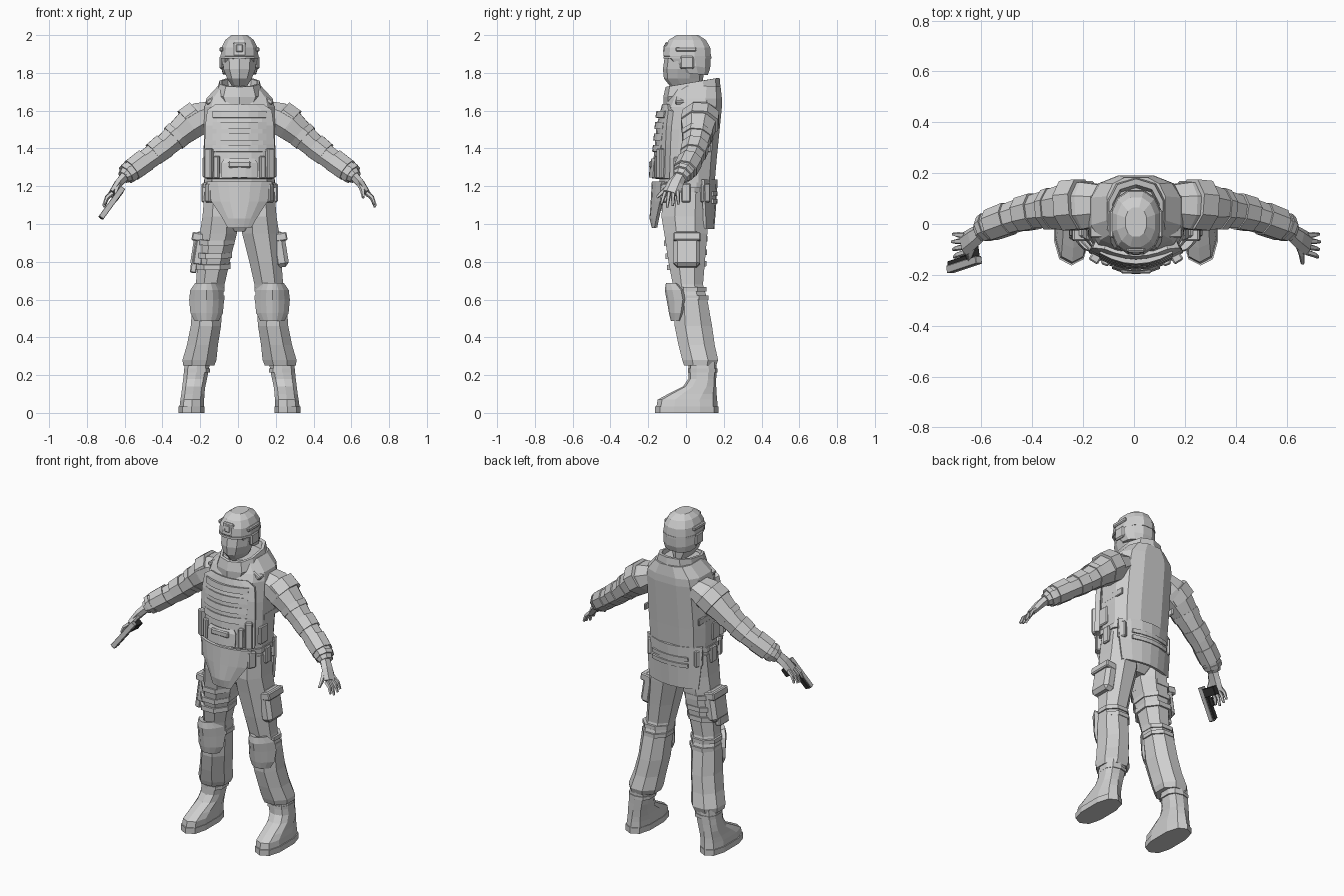
import bpy, bmesh, math
from mathutils import Vector, Matrix

def material(name, v):
    m = bpy.data.materials.new(name)
    m.diffuse_color = (v, v, v, 1)
    return m

GREY = material("uniform grey", 0.62)
DARK = material("dark metal", 0.03)
STEEL = material("slide grey", 0.5)
OX = 0.008  # the body sits slightly off centre because of the pistol

def finish(name, bm, mat=GREY, mirror=False, thick=0):
    bmesh.ops.recalc_face_normals(bm, faces=bm.faces)
    me = bpy.data.meshes.new(name)
    bm.to_mesh(me)
    bm.free()
    me.materials.append(mat)
    ob = bpy.data.objects.new(name, me)
    ob.location.x = OX
    bpy.context.collection.objects.link(ob)
    if thick:
        mod = ob.modifiers.new("thickness", 'SOLIDIFY')
        mod.thickness, mod.offset = thick, 0
    if mirror:
        ob.modifiers.new("mirror", 'MIRROR')
    return ob

def add_loft(bm, rings):
    vs = [[bm.verts.new(p) for p in r] for r in rings]
    n = len(vs[0])
    for a, b in zip(vs, vs[1:]):
        for i in range(n):
            j = (i + 1) % n
            bm.faces.new((a[i], a[j], b[j], b[i]))
    bm.faces.new(vs[0])
    bm.faces.new(vs[-1])

def loft(name, rings, mirror=False):
    bm = bmesh.new()
    add_loft(bm, rings)
    return finish(name, bm, GREY, mirror)

def hring(z, cx, rx, yf, yb, n=10, p=1.0, tilt=0):
    """Horizontal rounded ring between yf and yb."""
    ang = [(i + 0.5) * 2 * math.pi / n for i in range(n)]
    sp = lambda v: math.copysign(abs(v) ** p, v)
    xs, ys = [sp(math.cos(a)) for a in ang], [sp(math.sin(a)) for a in ang]
    mx, my = max(xs), max(ys)
    ry = (yb - yf) / 2
    return [Vector((cx + rx * x / mx, (yf + yb) / 2 + ry * y / my, z + tilt * ry * y / my))
            for x, y in zip(xs, ys)]

def tube_rings(path, n=8):
    """Rings across a path of (x, y, z, radius, y radius)."""
    pts = [Vector(p[:3]) for p in path]
    out = []
    for i, p in enumerate(path):
        t = (pts[min(i + 1, len(pts) - 1)] - pts[max(i - 1, 0)]).normalized()
        a = t.cross(Vector((0, 1, 0))).normalized()
        b = t.cross(a)
        out.append([pts[i] + a * p[3] * math.cos(w) + b * p[4] * math.sin(w)
                    for w in [(k + 0.5) * 2 * math.pi / n for k in range(n)]])
    return out

def plate(name, rows, thick=0.02, cx=0, n=6, mirror=False):
    """Curved panel from rows of (z, half width, y at middle, y at edge)."""
    bm = bmesh.new()
    g = [[bm.verts.new((cx + w * u, yc + (ye - yc) * u * u, z))
          for u in [2 * i / n - 1 for i in range(n + 1)]] for z, w, yc, ye in rows]
    for a, b in zip(g, g[1:]):
        for i in range(n):
            bm.faces.new((a[i], a[i + 1], b[i + 1], b[i]))
    return finish(name, bm, GREY, mirror, thick)

def box(name, c, size, rot=None, mat=GREY, mirror=False, bevel=0.006):
    bm = bmesh.new()
    bmesh.ops.create_cube(bm, size=1, matrix=Matrix.Diagonal((*size, 1)))
    if bevel:
        bmesh.ops.bevel(bm, geom=bm.edges[:], offset=bevel, segments=1, affect='EDGES')
    m = Matrix.Translation(c) @ (rot.to_4x4() if rot else Matrix.Identity(4))
    bmesh.ops.transform(bm, matrix=m, verts=bm.verts)
    return finish(name, bm, mat, mirror)

RZ = lambda d: Matrix.Rotation(math.radians(d), 3, 'Z')
RX = lambda d: Matrix.Rotation(math.radians(d), 3, 'X')
RY = lambda d: Matrix.Rotation(math.radians(d), 3, 'Y')

# Head: masked face, helmet and helmet fittings
loft("masked_face", [hring(z, 0, r, f, b, 10) for z, r, f, b in [
    (1.66, .065, -.05, .10), (1.73, .04, -.085, .09), (1.77, .065, -.117, .09),
    (1.82, .085, -.122, .10), (1.89, .09, -.112, .10)]])
loft("helmet", [hring(z, 0, r, f, b, 12, .9, t) for z, r, f, b, t in [
    (1.795, .088, -.03, .115, -.1), (1.84, .1, -.085, .128, -.15), (1.89, .1, -.118, .132, 0),
    (1.935, .095, -.114, .128, 0), (1.975, .075, -.09, .105, 0), (2.0, .042, -.05, .065, 0)]])
loft("helmet_band", [hring(z, 0, .102, -.12, .134, 12, .9) for z in (1.875, 1.888)])
box("helmet_front_mount", (0, -.106, 1.925), (.07, .02, .075), RX(-8))
box("helmet_front_clip", (0, -.112, 1.93), (.035, .015, .04), RX(-8), bevel=.004)
box("helmet_side_rail", (.096, .0, 1.925), (.02, .11, .025), mirror=True)
box("ear_cover", (.097, .005, 1.855), (.02, .075, .07), mirror=True, bevel=.008)

# Torso, collar and shoulder straps
loft("torso", [hring(z, 0, r, f, b, 12, .72) for z, r, f, b in [
    (1.22, .185, -.13, .152), (1.35, .19, -.14, .163), (1.5, .188, -.13, .178),
    (1.62, .185, -.11, .19), (1.665, .175, -.09, .19), (1.73, .115, -.06, .183)]])
loft("collar", [hring(z, 0, r, f, b, 10, .8, t) for z, r, f, b, t in [
    (1.60, .085, -.12, .18, 0), (1.68, .125, -.12, .186, .05), (1.75, .106, -.108, .178, .17),
    (1.75, .092, -.093, .155, .17), (1.68, .08, -.075, .13, .1)]])
box("shoulder_strap", (.15, .03, 1.655), (.06, .17, .025), RY(32), mirror=True)

# Front vest with webbing rows and pouches
plate("vest_front", [(1.24, .178, -.166, -.10), (1.42, .178, -.15, -.095),
                     (1.52, .175, -.141, -.09), (1.60, .165, -.12, -.08),
                     (1.63, .12, -.112, -.085)], .03)
for i, z in enumerate((1.58, 1.52, 1.46, 1.40)):
    y = -.182 + (z - 1.24) * .1
    plate(f"webbing_row_{i + 1}", [(z - .018, .14, y - .005, y + .036),
                                   (z + .018, .14, y, y + .042)], .018)
plate("vest_lower_pouch", [(1.245, .09, -.182, -.162), (1.32, .09, -.176, -.156),
                           (1.34, .075, -.168, -.152)], .03)
box("vest_pouch_flap", (0, -.186, 1.315), (.12, .018, .035))
box("vest_outer_pouch", (.158, -.13, 1.32), (.042, .045, .16), RZ(32), mirror=True)
box("vest_inner_pouch", (.118, -.146, 1.30), (.032, .035, .12), RZ(22), mirror=True)
box("vest_side_pouch", (.18, -.03, 1.30), (.03, .07, .11), mirror=True)
box("vest_side_strap", (.184, .05, 1.40), (.012, .16, .04), mirror=True, bevel=.004)

# Hips, belt, groin guard and rear coat tail
loft("hips", [hring(z, 0, r, f, b, 12, .8) for z, r, f, b in [
    (.96, .06, -.07, .07), (1.03, .15, -.12, .115), (1.12, .18, -.14, .13), (1.24, .183, -.14, .14)]])
loft("belt", [hring(z, 0, .19, -.155, .153, 12, .75) for z in (1.19, 1.22)])
plate("groin_guard", [(1.225, .17, -.172, -.12), (1.12, .145, -.178, -.13),
                      (1.03, .085, -.184, -.15), (.98, .058, -.172, -.16)], .018)
plate("coat_tail", [(.975, .165, .142, .10), (1.1, .178, .152, .095), (1.235, .185, .16, .09)], .016)
for i, z in enumerate((1.12, 1.16)):
    plate(f"tail_strap_{i + 1}", [(z - .012, .12, .159, .138), (z + .012, .12, .161, .14)], .014)
for i, y in enumerate((-.11, 0, .1)):
    box(f"hip_pouch_{i + 1}", (.185 - abs(y) * .25, y, 1.165), (.035, .05, .1), RZ(y * 250), mirror=True)

# Legs: trousers, knee pads, straps and thigh pouches
loft("trousers", [hring(z, c, r, f, b, 8, .95) for z, c, r, f, b in [
    (1.17, .10, .085, -.12, .12), (1.04, .104, .092, -.13, .118), (.95, .112, .098, -.115, .113),
    (.80, .137, .085, -.093, .10), (.68, .155, .076, -.07, .09), (.60, .168, .08, -.06, .113),
    (.46, .178, .08, -.06, .138), (.36, .196, .082, -.04, .152), (.28, .212, .09, -.02, .17),
    (.25, .216, .082, -.01, .16)]], True)
plate("knee_pad", [(.49, .055, -.068, -.03), (.53, .076, -.078, -.02), (.60, .082, -.09, -.01),
                   (.65, .076, -.1, -.02), (.685, .05, -.094, -.05)], .025, .174, 6, True)
for i, z in enumerate((.655, .61)):
    loft(f"knee_strap_{i + 1}", [hring(z + d, .163, .083, -.06, .108 + i * .01, 8, .95)
                                 for d in (-.012, .012)], True)
box("thigh_pouch", (.212, .005, .865), (.075, .14, .19), RY(-9), mirror=True, bevel=.02)
box("thigh_pouch_flap", (.211, .005, .93), (.082, .143, .045), RY(-9), mirror=True)
for i, z in enumerate((.91, .84, .78)):
    loft(f"holster_strap_{i + 1}", [hring(z + d, -(.119 + (.95 - z) * .16), .098, -.117 + (.91 - z) * .13,
                                          .114 - (.91 - z) * .05, 8, .95, .1) for d in (-.014, .014)])
box("holster", (-.233, -.015, .835), (.035, .09, .19), RY(8))

# Boots: foot, sole and shaft
loft("boot", [hring(z, c, r, f, b, 10, .75) for z, c, r, f, b in [
    (.03, .253, .065, -.157, .168), (.07, .25, .063, -.15, .165), (.10, .247, .061, -.095, .162),
    (.14, .242, .061, -.015, .16), (.18, .235, .063, .012, .16), (.27, .222, .067, .015, .163)]], True)
loft("boot_sole", [hring(z, .254, .069, -.163, .173, 10, .75) for z in (0, .035)], True)
loft("boot_top_band", [hring(z, .226, .069, .01, .167, 10, .75) for z in (.215, .235)], True)

# Arms: sleeves with stepped armour segments
loft("sleeves", tube_rings([
    (.13, .075, 1.60, .06, .085), (.20, .072, 1.565, .09, .1), (.265, .066, 1.525, .09, .10),
    (.33, .06, 1.47, .075, .082), (.40, .048, 1.408, .066, .07), (.46, .034, 1.362, .062, .066),
    (.53, .012, 1.312, .06, .062), (.585, -.012, 1.272, .054, .056), (.615, -.03, 1.247, .036, .042)]), True)
for nm, path in (
    ("shoulder_armour", [(.215, .078, 1.572, .094, .106), (.275, .072, 1.528, .094, .106)]),
    ("upper_arm_band", [(.325, .06, 1.476, .081, .088), (.35, .056, 1.453, .078, .084)]),
    ("elbow_guard", [(.40, .05, 1.412, .073, .076), (.455, .037, 1.37, .068, .072)]),
    ("forearm_guard", [(.50, .022, 1.336, .067, .069), (.57, -.004, 1.285, .064, .066)]),
    ("sleeve_cuff", [(.582, -.01, 1.276, .06, .06), (.60, -.02, 1.262, .056, .055)])):
    loft(nm, tube_rings(path), True)

# Hands: palm, four fingers and thumb
bm = bmesh.new()
add_loft(bm, tube_rings([(.605, -.03, 1.255, .028, .034), (.64, -.055, 1.215, .025, .043),
                         (.678, -.08, 1.162, .017, .046)], 6))
for i in range(4):
    a = Vector((.672, -.045 - .022 * i, 1.172 - .003 * i))
    tip = Vector((.722 - .004 * abs(i - 1), -.04 - .03 * i, 1.105 - .008 * (i % 3)))
    mid = a.lerp(tip, .5) + Vector((.008, 0, .006))
    add_loft(bm, tube_rings([(*a, .013, .012), (*mid, .011, .011), (*tip, .007, .007)], 5))
add_loft(bm, tube_rings([(.635, -.075, 1.215, .014, .014), (.652, -.12, 1.175, .013, .013),
                         (.655, -.155, 1.14, .008, .008)], 5))
finish("hands", bm, GREY, True)

# Pistol held in the hand on the -x side
d = Vector((-.12, -.04, -.165)).normalized()
g = (Vector((0, 1, 0)) - d * d.y).normalized()
rot = Matrix((d, g, d.cross(g))).transposed()
at = Vector((-.676, -.16, 1.112))
for nm, off, size, mat in (
    ("pistol_slide", (0, 0, 0), (.2, .03, .03), STEEL),
    ("pistol_frame", (.005, .022, 0), (.175, .018, .026), DARK),
    ("pistol_muzzle", (.1, 0, 0), (.006, .02, .02), DARK),
    ("pistol_trigger_guard", (-.005, .04, 0), (.05, .025, .01), DARK),
    ("pistol_grip", (-.062, .055, 0), (.05, .085, .034), DARK)):
    box(nm, at + rot @ Vector(off), size, rot, mat, bevel=.002)
